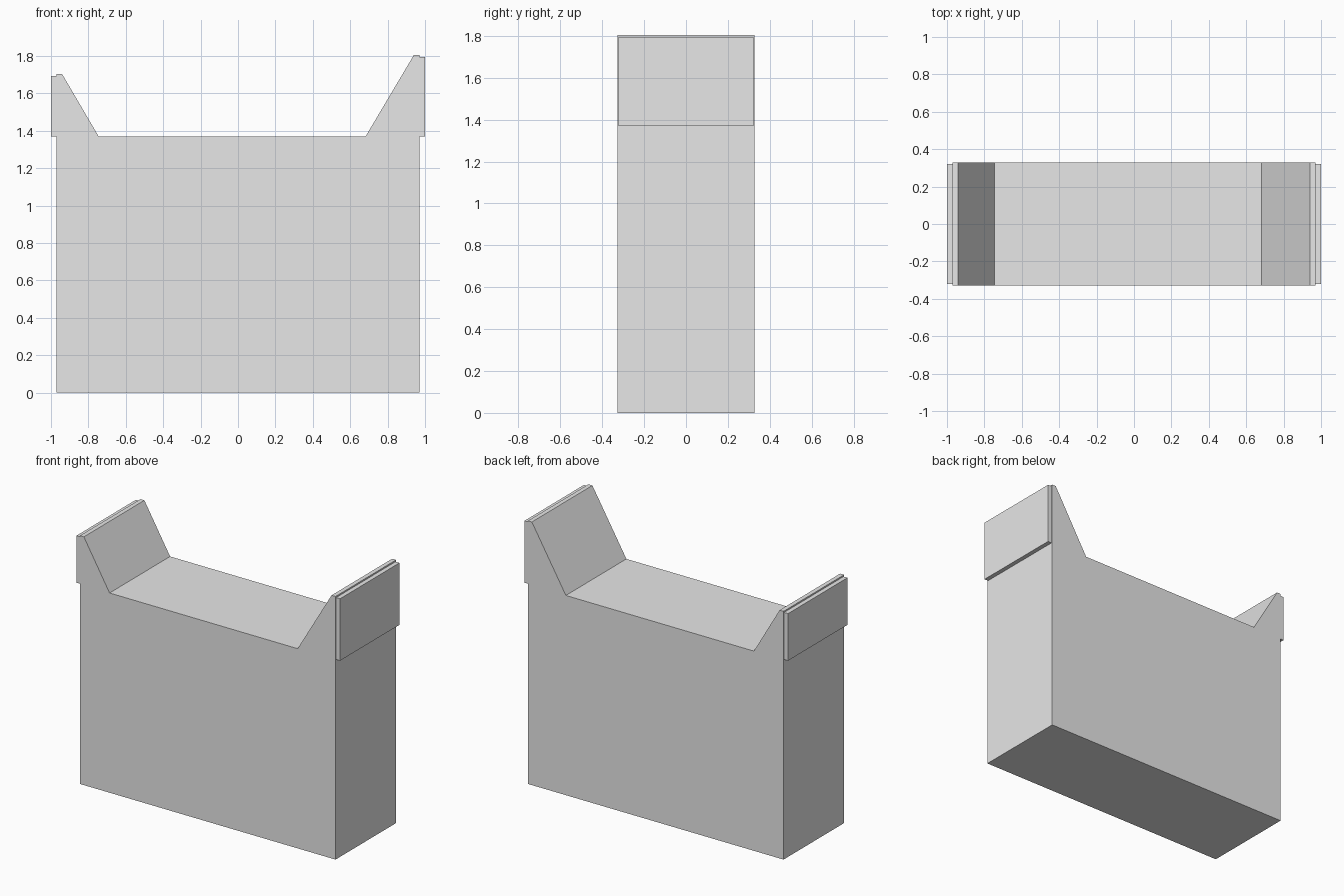
import bpy
import bmesh

cube = bpy.data.objects.get("Cube")
if cube:
    bpy.data.objects.remove(cube, do_unlink=True)

# Single plain grey finish
grey = bpy.data.materials.new("plain_grey")
grey.use_nodes = True
colour = (0.8, 0.8, 0.8, 1)
grey.diffuse_color = colour
grey.node_tree.nodes["Principled BSDF"].inputs["Base Color"].default_value = colour


def extrude_profile(name, profile, half_depth):
    """Extrude an x-z outline along y, centred on y = 0."""
    bm = bmesh.new()
    face = bm.faces.new([bm.verts.new((x, -half_depth, z)) for x, z in profile])
    result = bmesh.ops.extrude_face_region(bm, geom=[face])
    verts = [v for v in result["geom"] if isinstance(v, bmesh.types.BMVert)]
    bmesh.ops.translate(bm, verts=verts, vec=(0, 2 * half_depth, 0))
    bmesh.ops.recalc_face_normals(bm, faces=bm.faces)
    mesh = bpy.data.meshes.new(name)
    bm.to_mesh(mesh)
    bm.free()
    mesh.materials.append(grey)
    obj = bpy.data.objects.new(name, mesh)
    bpy.context.collection.objects.link(obj)
    return obj


SIDE, LIP, DECK = 0.97, 0.94, 1.37
RIGHT_TOP, LEFT_TOP = 1.703, 1.805

# Solid block with a flat deck between two sloped ends
extrude_profile("body", [
    (-SIDE, 0), (SIDE, 0),
    (SIDE, LEFT_TOP), (LIP, LEFT_TOP), (0.682, DECK),
    (-0.745, DECK), (-LIP, RIGHT_TOP), (-SIDE, RIGHT_TOP),
], 0.328)

# Thin plates on the outside of both raised ends
for name, side, top in (("right_end_plate", -1, RIGHT_TOP), ("left_end_plate", 1, LEFT_TOP)):
    z = top - 0.01
    extrude_profile(name, [
        (side * SIDE, DECK), (side, DECK), (side, z), (side * SIDE, z),
    ], 0.322)
